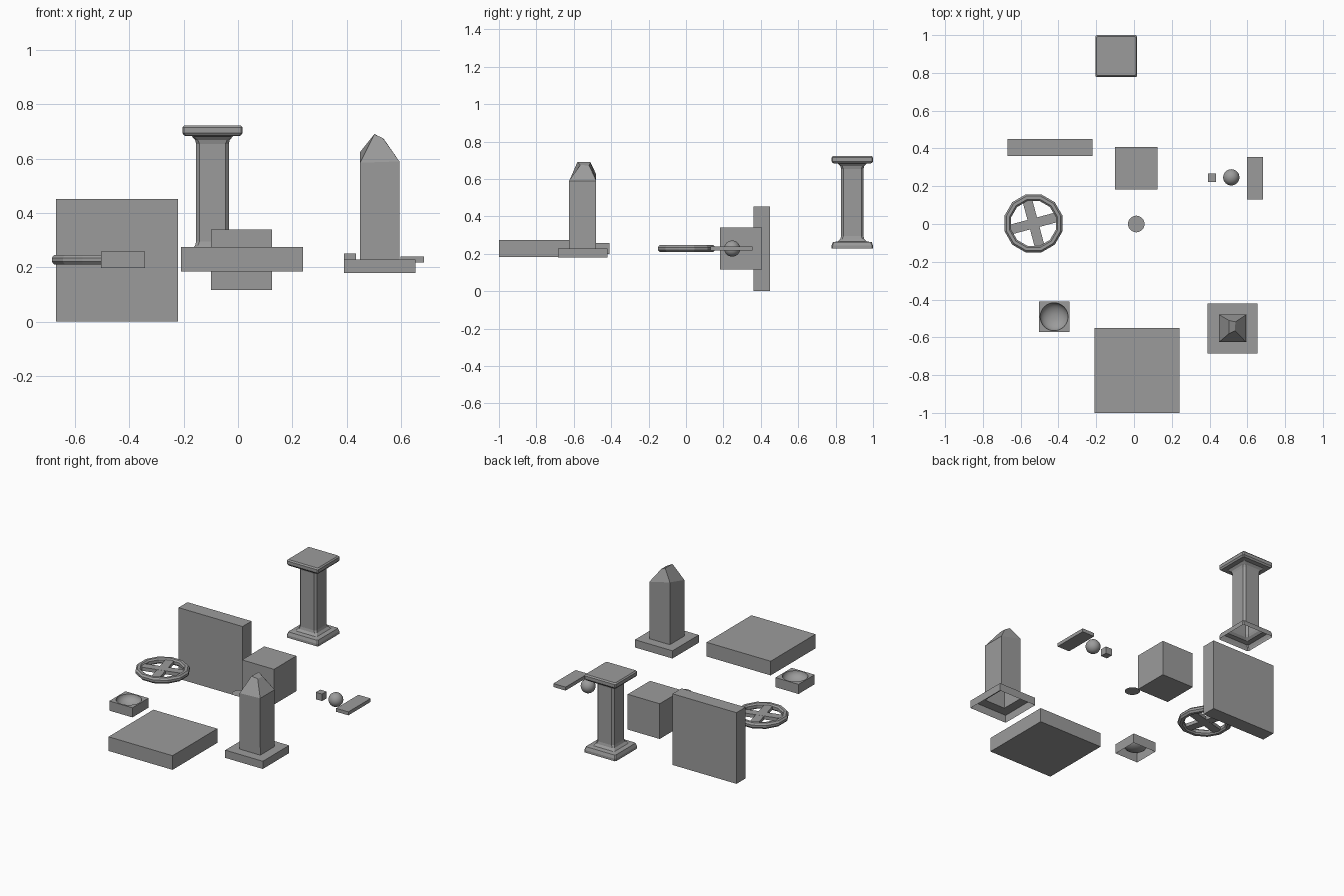
import bpy, math

default_cube = bpy.data.objects.get("Cube")
if default_cube:
    bpy.data.objects.remove(default_cube, do_unlink=True)

stone = bpy.data.materials.new("grey_stone")
stone.use_nodes = True
GREY = (0.33, 0.33, 0.33, 1)
stone.diffuse_color = GREY
stone.node_tree.nodes["Principled BSDF"].inputs["Base Color"].default_value = GREY


def make(name, verts, faces, loc=(0, 0, 0)):
    mesh = bpy.data.meshes.new(name)
    mesh.from_pydata(verts, [], faces)
    mesh.update()
    obj = bpy.data.objects.new(name, mesh)
    bpy.context.collection.objects.link(obj)
    obj.location = loc
    mesh.materials.append(stone)
    return obj


def smooth(obj, angle=30):
    bpy.ops.object.select_all(action='DESELECT')
    obj.select_set(True)
    bpy.context.view_layer.objects.active = obj
    bpy.ops.object.shade_smooth_by_angle(angle=math.radians(angle))


def loft(name, rings, loc=(0, 0, 0), cap=False, loop=False):
    """Skin rings of equal point count; optionally cap the last or close the loop."""
    n = len(rings[0])
    verts = [p for ring in rings for p in ring]
    count = len(rings)
    faces = []
    for r in range(count if loop else count - 1):
        a, b = r * n, ((r + 1) % count) * n
        faces += [(a + i, a + (i + 1) % n, b + (i + 1) % n, b + i) for i in range(n)]
    if cap:
        faces.append(tuple((count - 1) * n + i for i in range(n)))
    return make(name, verts, faces, loc)


def box(name, x, y, z):
    rings = [[(x[0], y[0], h), (x[1], y[0], h), (x[1], y[1], h), (x[0], y[1], h)] for h in z]
    obj = loft(name, rings, cap=True)
    obj.data.clear_geometry()
    obj.data.from_pydata(rings[0] + rings[1], [],
                         [(3, 2, 1, 0), (4, 5, 6, 7)] +
                         [(i, (i + 1) % 4, (i + 1) % 4 + 4, i + 4) for i in range(4)])
    return obj


def circle(r, z, n, turn=0.0):
    return [(r * math.cos(turn + math.tau * i / n), r * math.sin(turn + math.tau * i / n), z)
            for i in range(n)]


def chamfered_square(h, z, c):
    k = h - c
    return [(k, -h, z), (h, -k, z), (h, k, z), (k, h, z),
            (-k, h, z), (-h, k, z), (-h, -k, z), (-k, -h, z)]


# Plain blocks
box("floor_slab", (-0.21, 0.24), (-1.0, -0.55), (0.184, 0.274))
box("wall_panel", (-0.67, -0.22), (0.36, 0.45), (0.0, 0.452))
box("large_block", (-0.1, 0.125), (0.183, 0.407), (0.116, 0.34))
box("small_block", (0.391, 0.435), (0.223, 0.267), (0.206, 0.25))
box("thin_plank", (0.598, 0.684), (0.131, 0.355), (0.217, 0.239))

# Flat disc
make("flat_disc", circle(0.044, 0, 32), [tuple(range(32))], (0.012, 0, 0.228))

# Ball
bpy.ops.mesh.primitive_uv_sphere_add(segments=32, ring_count=16, radius=0.043,
                                     location=(0.515, 0.247, 0.228))
ball = bpy.context.object
ball.name = "ball"
ball.data.materials.append(stone)
smooth(ball, 60)

# Square pillar with moulded base and capital, mirrored about its middle
half_profile = [(0.111, 0.247, 0.006), (0.111, 0.231, 0.006), (0.104, 0.212, 0.006),
                (0.076, 0.208, 0.006), (0.064, 0.195, 0.01), (0.06, 0.18, 0.012)]
MID = 0.4745
rings = [chamfered_square(h, MID - d, c) for h, d, c in half_profile]
top_profile = [(0.104, 0.248, 0.006), (0.111, 0.24, 0.006), (0.111, 0.22, 0.006),
               (0.104, 0.21, 0.006)] + half_profile[3:]
rings += [chamfered_square(h, MID + d, c) for h, d, c in reversed(top_profile)]
loft("pillar", rings, (-0.094, 0.889, 0), cap=True)


# Marker stone: hollow plinth, shaft and lopsided broken tip
def square(h, z):
    return [(-h, -h, z), (h, -h, z), (h, h, z), (-h, h, z)]


tip_base = [(-0.072, -0.073, 0.585), (0.072, -0.073, 0.59),
            (0.072, 0.073, 0.59), (-0.072, 0.073, 0.625)]
tip_top = [(-0.02, -0.028, 0.69), (0.012, -0.012, 0.675),
           (0.015, 0.035, 0.672), (-0.018, 0.042, 0.69)]
loft("marker_stone",
     [square(0.132, 0.18), square(0.132, 0.229), square(0.0725, 0.229), tip_base, tip_top],
     (0.522, -0.553, 0), cap=True)

# Spoked wheel: twelve-sided rim with bevelled section, plus crossed spokes
TURN = math.radians(15)
WHEEL = (-0.532, 0.003, 0.228)
section = [(0.159, -0.007), (0.159, 0.007), (0.149, 0.018), (0.132, 0.018),
           (0.123, 0.009), (0.123, -0.009), (0.132, -0.018), (0.149, -0.018)]
loft("wheel_rim", [circle(r, z, 12, TURN) for r, z in section], WHEEL, loop=True)
for i in range(2):
    spoke = box(f"wheel_spoke_{i + 1}", (-0.13, 0.13), (-0.026, 0.026),
                (-0.011 + i * 0.0005, 0.011 - i * 0.0005))
    spoke.location = WHEEL
    spoke.rotation_euler.z = TURN + i * math.pi / 2

# Square basin: open underneath, with a round bowl sunk into the top
N, H = 32, 0.081


def square_ring(z):
    ring = []
    for x, y, _ in circle(1, 0, N):
        s = H / max(abs(x), abs(y))
        ring.append((x * s, y * s, z))
    return ring


TOP, DEPTH, RIM = 0.259, 0.048, 0.074
rings = [square_ring(0.198), square_ring(TOP)]
for i in range(8):
    a = math.pi / 2 * i / 8
    rings.append(circle(RIM * math.cos(a), TOP - DEPTH * math.sin(a), N))
basin = loft("basin", rings, (-0.423, -0.491, 0), cap=True)
smooth(basin, 35)
